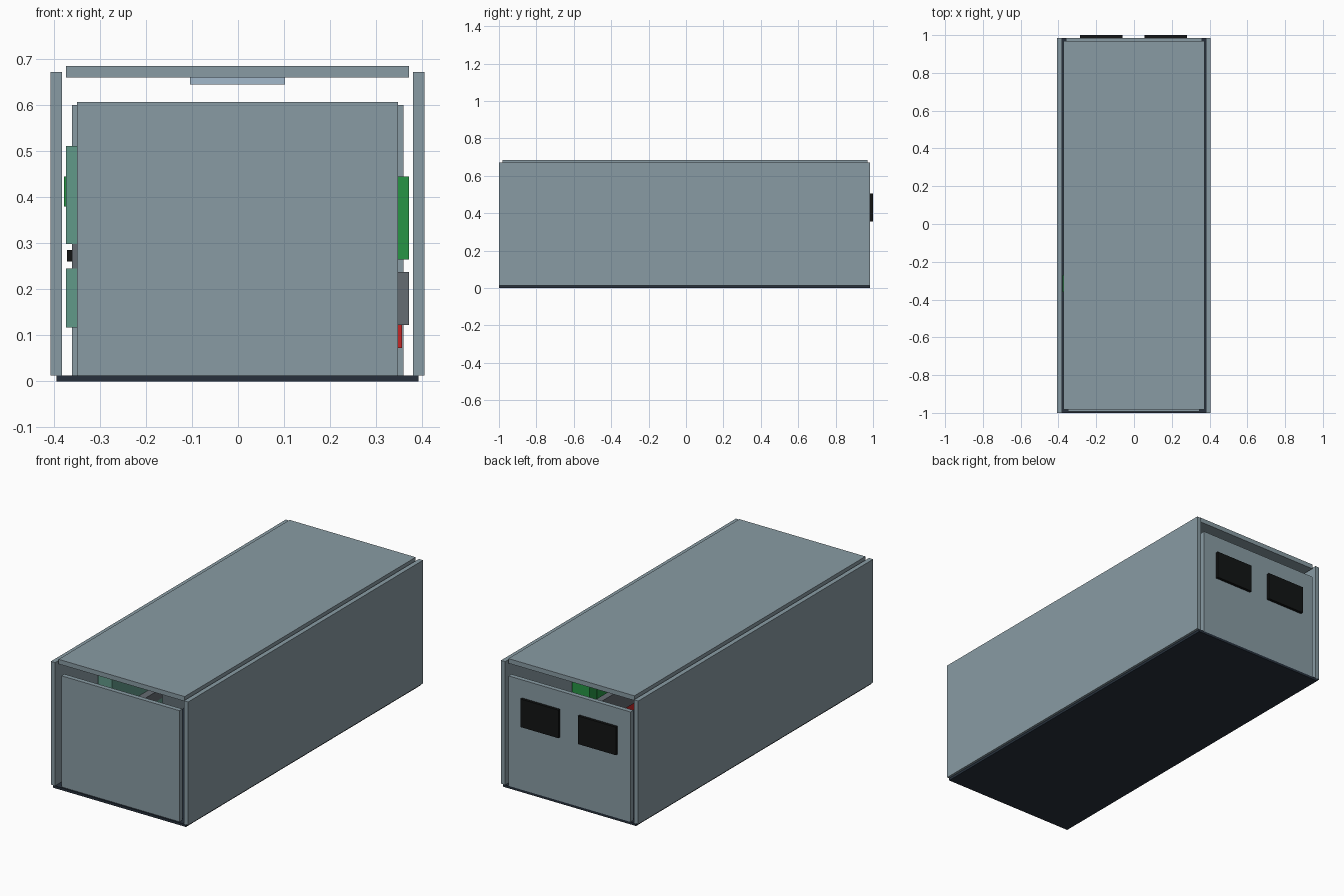
import bpy


def mat(name, r, g, b):
    m = bpy.data.materials.new(name)
    m.diffuse_color = (r, g, b, 1)
    return m


panel = mat("panel_grey", 0.25, 0.33, 0.37)
dark = mat("floor_dark", 0.02, 0.03, 0.045)
black = mat("black", 0.006, 0.007, 0.007)
teal = mat("teal", 0.12, 0.32, 0.25)
green = mat("green", 0.02, 0.30, 0.06)
steel = mat("steel", 0.13, 0.15, 0.17)
red = mat("red", 0.55, 0.02, 0.02)
lamp = mat("lamp", 0.36, 0.48, 0.60)


def box(name, x, y, z, material):
    """Box from (min, max) ranges on each axis."""
    bpy.ops.mesh.primitive_cube_add(size=1, location=[sum(r) / 2 for r in (x, y, z)])
    ob = bpy.context.object
    ob.name = name
    ob.scale = [r[1] - r[0] for r in (x, y, z)]
    bpy.ops.object.transform_apply(location=False, rotation=False, scale=True)
    ob.data.materials.append(material)
    return ob


# Shell: floor, side walls, ceiling, end walls
box("floor", (-0.394, 0.392), (-1, 0.985), (0, 0.013), dark)
for side, x in (("left", (-0.407, -0.382)), ("right", (0.380, 0.405))):
    box(side + "_wall", x, (-1, 0.985), (0.013, 0.672), panel)
box("ceiling", (-0.374, 0.372), (-0.982, 0.970), (0.660, 0.685), panel)
box("front_wall", (-0.350, 0.348), (-0.992, -0.967), (0.013, 0.607), panel)
box("back_wall", (-0.361, 0.360), (0.960, 0.985), (0.013, 0.601), panel)

# Dark windows on the back wall
for i, x in enumerate(((-0.285, -0.06), (0.055, 0.28))):
    box(f"back_window_{i + 1}", x, (0.985, 1.0), (0.355, 0.505), black)

# Ceiling lamps
for i, y in enumerate((-0.5, 0, 0.5)):
    box(f"ceiling_lamp_{i + 1}", (-0.104, 0.102), (y - 0.1, y + 0.1), (0.645, 0.660), lamp)

# Left wall cabinets
box("left_cabinet_low", (-0.374, -0.25), (-0.65, -0.28), (0.117, 0.245), teal)
box("left_counter", (-0.361, -0.25), (-0.65, -0.28), (0.245, 0.298), steel)
box("left_handle", (-0.372, -0.361), (-0.50, -0.42), (0.260, 0.285), black)
box("left_cabinet_high", (-0.374, -0.29), (-0.51, -0.28), (0.298, 0.490), teal)
box("left_cabinet_tall", (-0.374, -0.29), (-0.65, -0.51), (0.298, 0.512), teal)
box("left_screen", (-0.378, -0.374), (-0.36, -0.27), (0.380, 0.445), green)

# Right wall equipment
for i, y in enumerate(((0.19, 0.255), (0.26, 0.365), (0.37, 0.43))):
    box(f"right_locker_{i + 1}", (0.27, 0.372), y, (0.265, 0.445), green)
box("right_console", (0.27, 0.372), (-0.05, 0.43), (0.123, 0.238), steel)
box("right_red_box", (0.29, 0.356), (0.0, 0.10), (0.072, 0.123), red)
